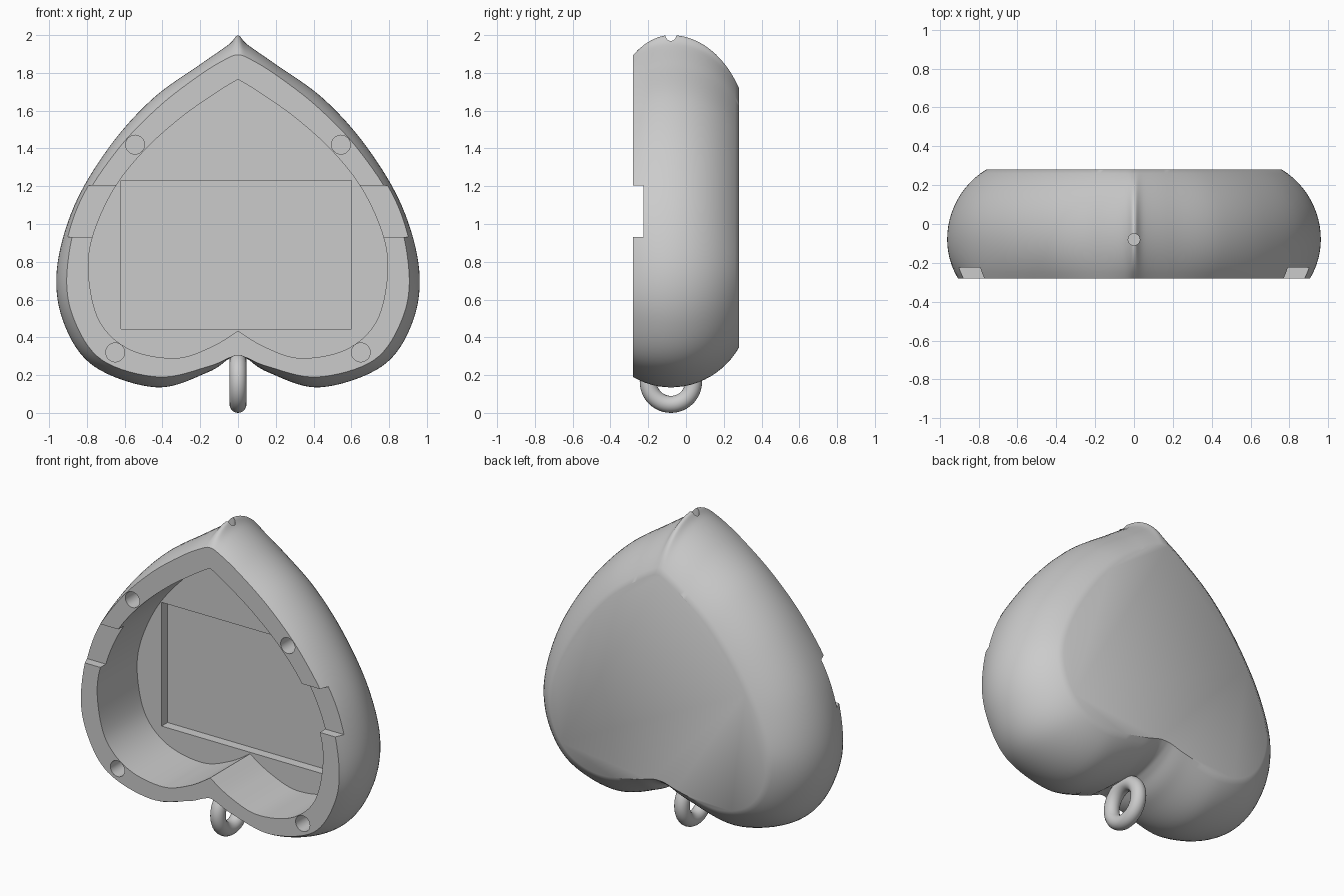
import bpy, bmesh, math
from mathutils import Vector

cube = bpy.data.objects.get("Cube")
if cube:
    bpy.data.objects.remove(cube, do_unlink=True)

grey = bpy.data.materials.new("plain_grey")
grey.use_nodes = True
grey.diffuse_color = (0.6, 0.6, 0.6, 1)
grey.node_tree.nodes["Principled BSDF"].inputs["Base Color"].default_value = (0.6, 0.6, 0.6, 1)

# Half outlines (x, z) from the tip down to the notch between the lobes
MIDDLE = [(0, 2), (.05, 1.95), (.2, 1.845), (.45, 1.665), (.68, 1.41), (.87, 1.09), (.96, .75),
          (.92, .47), (.76, .245), (.43, .135), (.16, .215), (.05, .285), (0, .305)]
FRONT = [(0, 1.895), (.06, 1.875), (.2, 1.79), (.42, 1.62), (.64, 1.39), (.83, 1.09), (.905, .75),
         (.87, .5), (.72, .28), (.42, .19), (.16, .245), (.05, .29), (0, .305)]
BACK = [(0, 1.72), (.05, 1.705), (.17, 1.63), (.35, 1.48), (.53, 1.26), (.68, 1), (.76, .75),
        (.72, .54), (.6, .4), (.41, .345), (.16, .385), (.05, .415), (0, .42)]
CAVITY = [(0, 1.765), (.1, 1.705), (.3, 1.565), (.5, 1.385), (.66, 1.18), (.77, .93), (.79, .72),
          (.73, .48), (.57, .335), (.33, .29), (.14, .35), (0, .435)]
CENTRE_Y, ROUND, FACE_Y = -.08, .42, .28


def heart(half, sharp=False, steps=8):
    """Closed smooth loop through a half outline and its mirror image."""
    pts = [Vector(p) for p in half]
    flip = lambda p: Vector((-p.x, p.y))
    ends = (pts[0], pts[-1]) if sharp else (flip(pts[1]), flip(pts[-2]))
    ctrl = [ends[0]] + pts + [ends[1]]
    side = []
    for a, b, c, d in zip(ctrl, ctrl[1:], ctrl[2:], ctrl[3:]):
        for i in range(steps):
            t = i / steps
            side.append(b + (c - a) * t / 2 + (2 * a - 5 * b + 4 * c - d) * t * t / 2
                        + (3 * b - a - 3 * c + d) * t ** 3 / 2)
    side.append(pts[-1])
    return side + [flip(p) for p in side[-2:0:-1]]


def loft(name, layers):
    """Solid from (y, outline) layers, capped at both ends."""
    bm = bmesh.new()
    rings = [[bm.verts.new((p.x, y, p.y)) for p in loop] for y, loop in layers]
    for r, s in zip(rings, rings[1:]):
        for i in range(len(r)):
            j = (i + 1) % len(r)
            bm.faces.new((r[i], r[j], s[j], s[i]))
    bm.faces.new(rings[0])
    bm.faces.new(rings[-1])
    bmesh.ops.recalc_face_normals(bm, faces=bm.faces)
    mesh = bpy.data.meshes.new(name)
    bm.to_mesh(mesh)
    bm.free()
    obj = bpy.data.objects.new(name, mesh)
    bpy.context.collection.objects.link(obj)
    return obj


def box(name, x0, x1, y0, y1, z0, z1):
    loop = [Vector(p) for p in ((x0, z0), (x1, z0), (x1, z1), (x0, z1))]
    return loft(name, [(y0, loop), (y1, loop)])


def drill(name, radius, depth, location, rotation):
    bpy.ops.mesh.primitive_cylinder_add(vertices=32, radius=radius, depth=depth,
                                        location=location, rotation=rotation)
    bpy.context.object.name = name
    return bpy.context.object


def finish(obj):
    obj.data.materials.clear()
    obj.data.materials.append(grey)
    bpy.ops.object.select_all(action='DESELECT')
    obj.select_set(True)
    bpy.context.view_layer.objects.active = obj
    bpy.ops.object.shade_smooth_by_angle(angle=math.radians(35))


# Rounded heart body, bulging between its flat front and back
middle, front, back = heart(MIDDLE), heart(FRONT), heart(BACK)
a_front = math.asin((-FACE_Y - CENTRE_Y) / ROUND)
a_back = math.asin((FACE_Y - CENTRE_Y) / ROUND)


def layer(angle, end, target):
    w = (1 - math.cos(angle)) / (1 - math.cos(end))
    return CENTRE_Y + ROUND * math.sin(angle), [m.lerp(t, w) for m, t in zip(middle, target)]


layers = [layer(a_front * (1 - i / 6), a_front, front) for i in range(6)]
layers += [layer(a_back * i / 12, a_back, back) for i in range(13)]
body = loft("heart_case", layers)

# Cutters: cavity, floor recess, side slots, screw holes, tip hole
cavity = heart(CAVITY, sharp=True)
cutters = [loft("cavity_cutter", [(-.4, cavity), (.12, cavity)]),
           box("recess_cutter", -.62, .6, .05, .18, .445, 1.23),
           box("slot_cutter", -1.2, 1.2, -.4, -.225, .93, 1.205),
           drill("tip_cutter", .03, .2, (0, CENTRE_Y, 2), (0, 0, 0))]
for x, z in ((.545, 1.42), (.65, .32)):
    for side in (-1, 1):
        cutters.append(drill("screw_cutter", .05, .4, (side * x, -.28, z), (math.pi / 2, 0, 0)))

for cutter in cutters:
    cutter.hide_render = True
    mod = body.modifiers.new("cut", 'BOOLEAN')
    mod.operation = 'DIFFERENCE'
    mod.solver = 'EXACT'
    mod.object = cutter
    bpy.context.view_layer.objects.active = body
    bpy.ops.object.modifier_apply(modifier=mod.name)
    bpy.data.objects.remove(cutter, do_unlink=True)
finish(body)

# Hanging ring between the lobes
bpy.ops.mesh.primitive_torus_add(major_radius=.12, minor_radius=.045, major_segments=48,
                                 minor_segments=20, location=(0, CENTRE_Y, .165),
                                 rotation=(0, math.pi / 2, 0))
ring = bpy.context.object
ring.name = "hanging_ring"
finish(ring)
